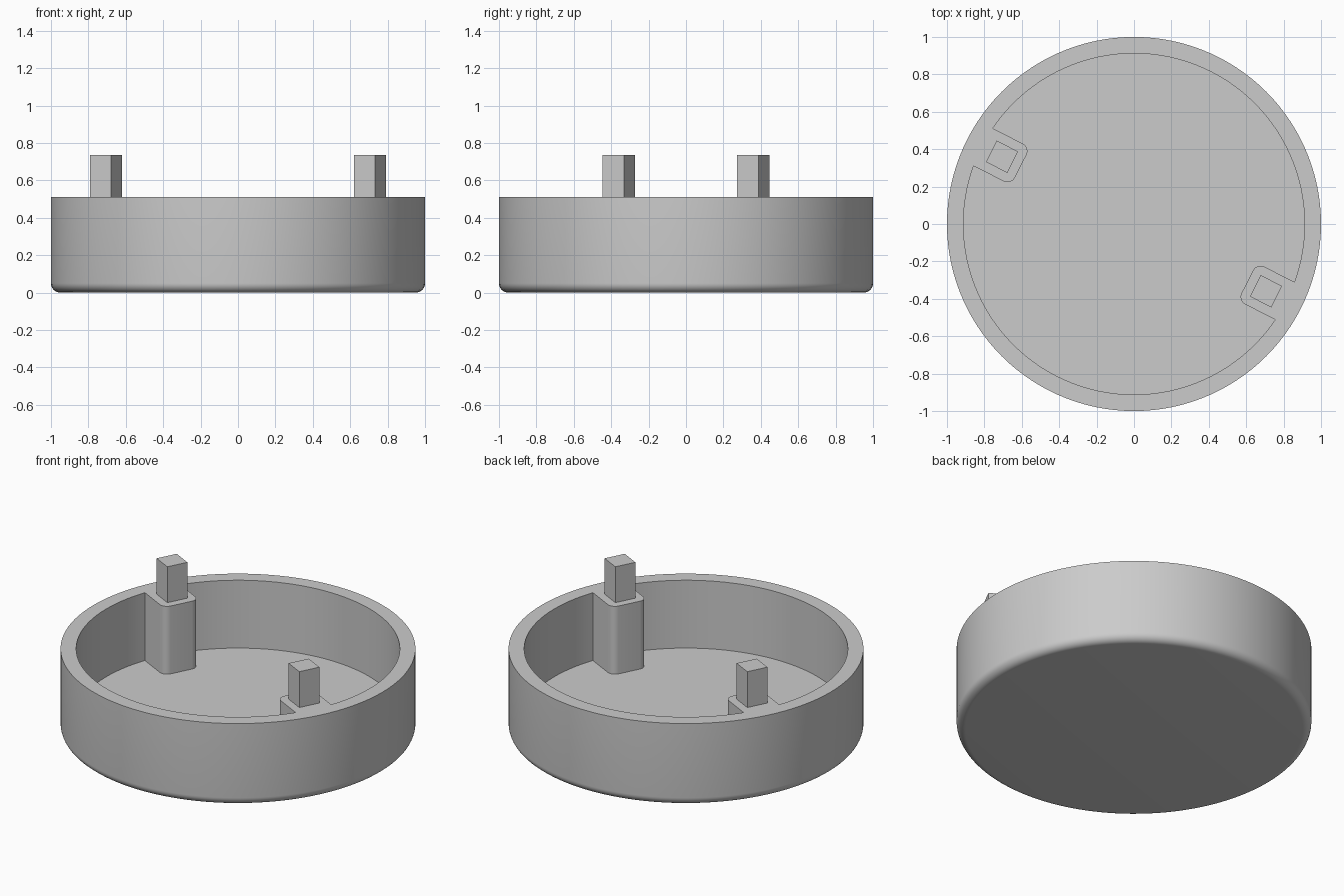
import bpy
import bmesh
from math import radians, sin, cos, pi
from mathutils import Matrix, Vector

old = bpy.data.objects.get("Cube")
if old:
    bpy.data.objects.remove(old, do_unlink=True)

RIM, FLOOR, PIN_TOP = 0.512, 0.09, 0.735
INNER, FILLET = 0.912, 0.05
PIN_RADIUS, PIN_SIDE = 0.792, 0.128
BOSS_WIDTH, BOSS_IN, BOSS_OUT = 0.226, 0.68, 0.96
ANGLE = radians(-27)

grey = bpy.data.materials.new("plain grey")
grey.use_nodes = True
grey.diffuse_color = (0.6, 0.6, 0.6, 1)
grey.node_tree.nodes["Principled BSDF"].inputs["Base Color"].default_value = (0.6, 0.6, 0.6, 1)


def finish(bm, name):
    bmesh.ops.recalc_face_normals(bm, faces=bm.faces)
    mesh = bpy.data.meshes.new(name)
    bm.to_mesh(mesh)
    bm.free()
    mesh.materials.append(grey)
    obj = bpy.data.objects.new(name, mesh)
    bpy.context.collection.objects.link(obj)
    return obj


def activate(obj):
    bpy.ops.object.select_all(action="DESELECT")
    obj.select_set(True)
    bpy.context.view_layer.objects.active = obj


def radial_block(name, r0, r1, width, z0, z1, angle, rounding=0):
    """Block lying along a radius, with optional rounded upright edges."""
    bm = bmesh.new()
    bmesh.ops.create_cube(bm, size=1)
    bm.transform(Matrix.Translation(((r0 + r1) / 2, 0, (z0 + z1) / 2))
                 @ Matrix.Diagonal((r1 - r0, width, z1 - z0, 1)))
    if rounding:
        upright = [e for e in bm.edges
                   if abs(e.verts[0].co.z - e.verts[1].co.z) > 0.1
                   and e.verts[0].co.x < (r0 + r1) / 2]
        bmesh.ops.bevel(bm, geom=upright, offset=rounding, segments=8,
                        profile=0.5, affect="EDGES")
    bm.transform(Matrix.Rotation(angle, 4, "Z"))
    return finish(bm, name)


# Round tray, lathed from the wall and floor profile
profile = [(INNER, FLOOR), (INNER, RIM), (1, RIM)]
for i in range(9):
    a = pi / 2 * i / 8
    profile.append((1 - FILLET + FILLET * cos(a), FILLET - FILLET * sin(a)))
bm = bmesh.new()
STEPS = 120
rings = []
for r, z in profile:
    rings.append([bm.verts.new((r * cos(2 * pi * k / STEPS), r * sin(2 * pi * k / STEPS), z))
                  for k in range(STEPS)])
for low, high in zip(rings, rings[1:]):
    for k in range(STEPS):
        n = (k + 1) % STEPS
        bm.faces.new((low[k], low[n], high[n], high[k]))
bm.faces.new(rings[0])
bm.faces.new(rings[-1])
tray = finish(bm, "round_tray")

# Two opposite bosses merged into the wall, each carrying a square pin
for side, turn in (("left", 0), ("right", pi)):
    boss = radial_block(side + "_boss", BOSS_IN, BOSS_OUT, BOSS_WIDTH,
                        FLOOR / 2, RIM, ANGLE + turn, 0.045)
    boss.hide_render = True
    union = tray.modifiers.new("join " + side, "BOOLEAN")
    union.operation = "UNION"
    union.solver = "EXACT"
    union.object = boss
    activate(tray)
    bpy.ops.object.modifier_apply(modifier=union.name)
    bpy.data.objects.remove(boss, do_unlink=True)
    radial_block(side + "_square_pin", PIN_RADIUS - PIN_SIDE / 2, PIN_RADIUS + PIN_SIDE / 2,
                 PIN_SIDE, RIM - 0.01, PIN_TOP, ANGLE + turn)

activate(tray)
bpy.ops.object.shade_smooth_by_angle(angle=radians(30))
